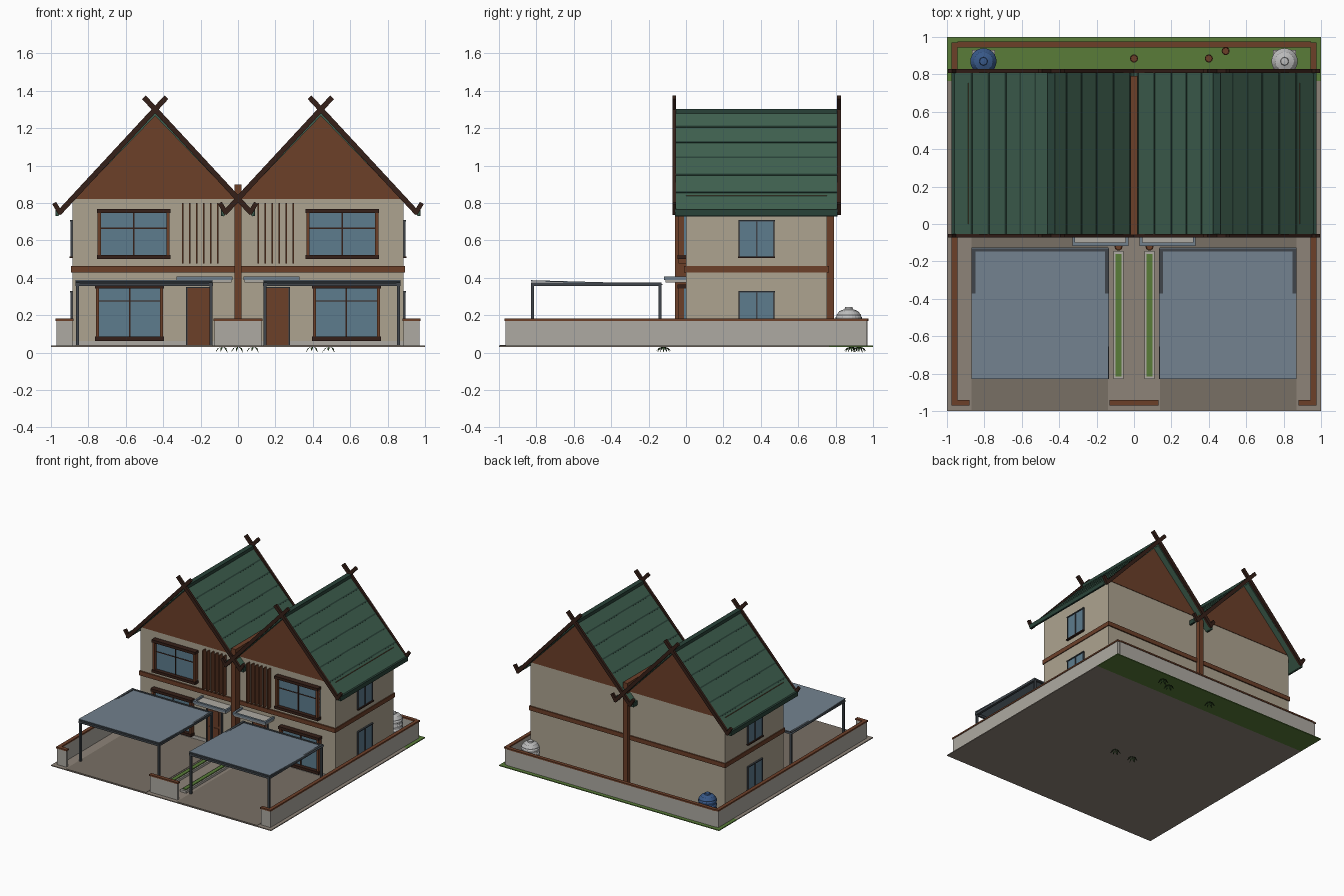
import bpy, bmesh, math
from mathutils import Vector

if "Cube" in bpy.data.objects:
    bpy.data.objects.remove(bpy.data.objects["Cube"])

def mat(name, r, g, b):
    m = bpy.data.materials.new(name)
    m.diffuse_color = (r, g, b, 1)
    m.use_nodes = True
    m.node_tree.nodes["Principled BSDF"].inputs["Base Color"].default_value = m.diffuse_color
    return m

WALL = mat("plaster", .42, .37, .28)
BROWN = mat("brown", .15, .05, .022)
DARK = mat("dark_wood", .035, .014, .009)
GREEN = mat("roof_green", .05, .12, .08)
DGREEN = mat("dark_green", .022, .055, .04)
GLASS = mat("glass", .11, .2, .27)
STEEL = mat("steel", .05, .06, .07)
SHEET = mat("sheet", .17, .22, .27)
STONE = mat("stone", .42, .40, .36)
PAVE = mat("paving", .27, .23, .19)
DRIVE = mat("driveway", .19, .16, .13)
LAWN = mat("lawn", .10, .20, .04)
LEAF = mat("leaf", .03, .08, .02)
BLUE = mat("blue_tank", .04, .10, .25)
LIGHT = mat("light_tank", .5, .5, .5)

def mesh_object(name, bm, m):
    bmesh.ops.recalc_face_normals(bm, faces=bm.faces)
    me = bpy.data.meshes.new(name)
    bm.to_mesh(me)
    bm.free()
    me.materials.append(m)
    ob = bpy.data.objects.new(name, me)
    bpy.context.collection.objects.link(ob)
    return ob

def prism(name, pts, y0, y1, m):
    """Extrude an xz outline along y."""
    bm = bmesh.new()
    f = bm.faces.new([bm.verts.new((x, y0, z)) for x, z in pts])
    ext = bmesh.ops.extrude_face_region(bm, geom=[f])["geom"]
    for v in ext:
        if isinstance(v, bmesh.types.BMVert):
            v.co.y = y1
    return mesh_object(name, bm, m)

def box(name, x0, x1, y0, y1, z0, z1, m):
    return prism(name, [(x0, z0), (x1, z0), (x1, z1), (x0, z1)], y0, y1, m)

def pair(name, x0, x1, y0, y1, z0, z1, m):
    """Box on the right side plus its mirror image."""
    box(name + "_right", x0, x1, y0, y1, z0, z1, m)
    box(name + "_left", -x1, -x0, y0, y1, z0, z1, m)

def stroke(name, a, b, w, y0, y1, m):
    """Straight board between two xz points."""
    a, b = Vector(a), Vector(b)
    d = (b - a).normalized() * w / 2
    n = Vector((-d.y, d.x))
    prism(name, [a + n, b + n, b - n, a - n], y0, y1, m)

def lathe(name, profile, x, y, m, n=24):
    bm = bmesh.new()
    vs = [bm.verts.new((r, 0, z)) for r, z in profile]
    es = [bm.edges.new(p) for p in zip(vs, vs[1:])]
    bmesh.ops.spin(bm, geom=vs + es, cent=(0, 0, 0), axis=(0, 0, 1), angle=math.tau, steps=n)
    bmesh.ops.remove_doubles(bm, verts=bm.verts, dist=1e-5)
    ob = mesh_object(name, bm, m)
    ob.location = (x, y, 0)
    return ob

# Lot
G = .037
box("ground", -1, 1, -1, .765, .03, G, PAVE)
box("back_lawn", -1, 1, .765, 1, .03, G, LAWN)
pair("driveway", .14, .87, -.995, -.02, G, G + .003, DRIVE)

# Perimeter wall with brown capping
pair("side_wall", .95, .97, -.965, .965, G, .17, STONE)
pair("side_wall_cap", .945, .975, -.97, .97, .17, .182, BROWN)
box("back_wall", -.95, .95, .95, .97, G, .17, STONE)
box("back_wall_cap", -.945, .945, .945, .975, .17, .182, BROWN)
pair("front_pier", .885, .95, -.965, -.945, G, .17, STONE)
pair("front_pier_cap", .88, .945, -.97, -.94, .17, .182, BROWN)
box("centre_pier", -.125, .125, -.965, -.945, G, .17, STONE)
box("centre_pier_cap", -.13, .13, -.97, -.94, .17, .182, BROWN)

# House body
box("house_walls", -.885, .885, 0, .755, G, .825, WALL)
box("plinth", -.89, .89, -.006, .76, G, .062, STONE)
box("floor_band", -.892, .892, -.012, .765, .428, .463, BROWN)
box("party_wall", -.02, .02, -.06, .79, G, .9, BROWN)

# Twin roofs
for s, side in ((-1, "left"), (1, "right")):
    cx = .443 * s
    prism("gable_" + side, [(cx - .445, .822), (cx + .445, .822), (cx, 1.275)], -.004, .759, BROWN)
    box("eave_line_" + side, .883 * s - .004, .883 * s + .004, 0, .755, .82, .84, BROWN)
    prism("roof_" + side, [(cx, 1.295), (cx + .53, .748), (cx + .52, .728), (cx, 1.265),
                           (cx - .52, .728), (cx - .53, .748)], -.06, .81, GREEN)
    box("ridge_cap_" + side, cx - .02, cx + .02, -.06, .81, 1.277, 1.303, DGREEN)
    for k in (-1, 1):
        # tile courses, eave fascia
        for d in (.08, .16, .24, .33, .42):
            z = 1.295 - 1.032 * d
            stroke("tile_course", (cx + k * d, z), (cx + k * (d + .008), z - .008), .006, -.06, .81, DGREEN)
        x = cx + k * .525
        box("eave_fascia", x - .008, x + .008, -.06, .81, .73, .765, DGREEN)
        # bargeboards with crossed horns and hooked ends
        for y0, y1 in ((-.073, -.053), (.808, .828)):
            stroke("bargeboard", (cx - k * .06, 1.365), (cx + k * .515, .745), .028, y0, y1, DARK)
            stroke("bargeboard_hook", (cx + k * .505, .742), (cx + k * .54, .8), .024, y0, y1, DARK)

# Front windows
def window(name, x0, x1, z0, z1, bar):
    t = .018
    pair(name + "_glass", x0, x1, -.012, .002, z0, z1, GLASS)
    pair(name + "_jamb_a", x0, x0 + t, -.04, 0, z0, z1, BROWN)
    pair(name + "_jamb_b", x1 - t, x1, -.04, 0, z0, z1, BROWN)
    pair(name + "_head", x0 - .005, x1 + .005, -.045, 0, z1 - t, z1 + .004, DARK)
    pair(name + "_sill", x0 - .005, x1 + .005, -.045, 0, z0 - .004, z0 + t, DARK)
    c = (x0 + x1) / 2
    pair(name + "_mullion", c - .004, c + .004, -.018, 0, z0, z1, DARK)
    pair(name + "_transom", x0, x1, -.016, 0, bar - .003, bar + .003, DARK)

window("upper_window", .365, .75, .505, .765, .665)
window("lower_window", .4, .76, .067, .36, .275)

# Side windows
for z0, z1 in ((.515, .705), (.135, .325)):
    pair("side_glass", .88, .891, .285, .47, z0, z1, GLASS)
    for y in (.283, .376, .467):
        pair("side_frame", .88, .896, y - .003, y + .005, z0, z1, STEEL)
    pair("side_head", .88, .898, .28, .475, z1 - .005, z1 + .003, STEEL)
    pair("side_sill", .88, .902, .278, .477, z0 - .01, z0, DARK)

# Vertical fins
for i in range(6):
    x = .107 + .0375 * i
    pair("facade_fin", x - .004, x + .004, -.04, 0, .475, .8, BROWN)

# Doors and canopies
pair("door", .145, .272, -.012, 0, .04, .345, BROWN)
pair("door_jamb_a", .138, .146, -.018, 0, .04, .352, STEEL)
pair("door_jamb_b", .271, .279, -.018, 0, .04, .352, STEEL)
pair("door_head", .138, .279, -.018, 0, .344, .352, STEEL)
for z0, z1 in ((.07, .18), (.2, .32)):
    pair("door_panel", .165, .252, -.016, 0, z0, z1, BROWN)
pair("canopy_slab", .035, .325, -.11, 0, .375, .395, STONE)
pair("canopy_front_rim", .03, .33, -.117, -.1, .388, .408, SHEET)
pair("canopy_rim_a", .03, .045, -.1, 0, .388, .408, SHEET)
pair("canopy_rim_b", .315, .33, -.1, 0, .388, .408, SHEET)

# Carports
for x in (.145, .858):
    pair("carport_rail", x - .01, x + .01, -.83, -.13, .355, .374, STEEL)
    for y in (-.82, -.14):
        pair("carport_post", x - .008, x + .008, y - .008, y + .008, G, .36, STEEL)
for y in (-.822, -.138):
    pair("carport_beam", .135, .868, y - .008, y + .008, .355, .372, STEEL)
for s in (-1, 1):
    ob = box("carport_sheet", .502 * s - .366, .502 * s + .366, -.83, -.125, .361, .367, SHEET)
    for v in ob.data.vertices:
        v.co.z += .02 * (-.125 - v.co.y) / .705

# Planting strips
pair("planter", .055, .11, -.83, -.145, G, .055, STONE)
pair("planter_grass", .067, .098, -.815, -.16, G, .062, LAWN)

# Small pots with drooping leaves
for x, y in ((-.083, -.12), (.083, -.12), (0, .885), (.4, .885), (.49, .925)):
    lathe("pot", [(0, G), (.016, G), (.022, .085), (.018, .085), (.017, .075), (0, .075)], x, y, BROWN, 10)
    bm = bmesh.new()
    for i in range(7):
        a = math.tau * i / 7
        u, n = Vector((math.cos(a), math.sin(a), 0)), Vector((-math.sin(a), math.cos(a), 0))
        pts = [Vector((0, 0, .033)), u * .025 + n * .006 + Vector((0, 0, .024)),
               u * .042 + Vector((0, 0, .003 * (i % 3))), u * .025 - n * .006 + Vector((0, 0, .024))]
        bm.faces.new([bm.verts.new(p) for p in pts])
    mesh_object("leaves", bm, LEAF).location = (x, y, 0)

# Water tanks on square stands
for x, m in ((-.805, BLUE), (.805, LIGHT)):
    box("tank_stand", x - .062, x + .062, .805, .93, G, .06, STONE)
    prof = [(0, .06), (.066, .06)]
    for k in range(4):
        z = .06 + .035 * k
        prof += [(.066, z + .008), (.07, z + .014), (.07, z + .024), (.066, z + .03)]
    prof += [(.066, .2), (.05, .222), (.022, .232), (.02, .243), (0, .245)]
    lathe("water_tank", prof, x, .87, m)
